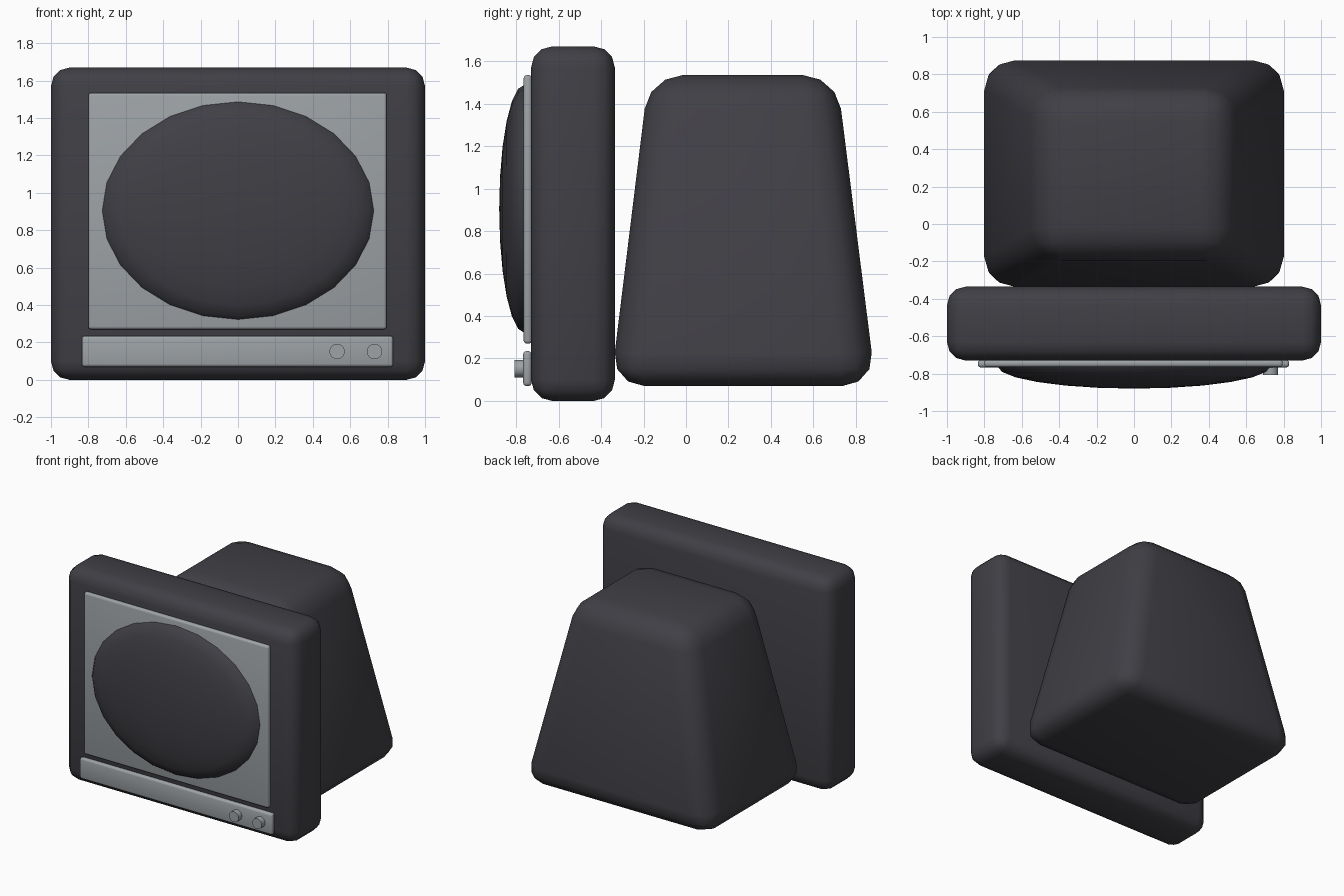
import bpy, bmesh, math
from mathutils import Matrix, Vector

cube = bpy.data.objects.get("Cube")
if cube:
    bpy.data.objects.remove(cube, do_unlink=True)


def make_material(name, rgb):
    mat = bpy.data.materials.new(name)
    mat.use_nodes = True
    mat.diffuse_color = (*rgb, 1)
    mat.node_tree.nodes["Principled BSDF"].inputs["Base Color"].default_value = (*rgb, 1)
    return mat


dark = make_material("charcoal plastic", (0.052, 0.050, 0.060))
light = make_material("light grey plastic", (0.34, 0.365, 0.38))


def finish(name, bm, mat, bevel=0, segments=3, angle=40):
    """Turn a bmesh into a smooth-shaded, optionally bevelled object."""
    bmesh.ops.recalc_face_normals(bm, faces=bm.faces)
    mesh = bpy.data.meshes.new(name)
    bm.to_mesh(mesh)
    bm.free()
    obj = bpy.data.objects.new(name, mesh)
    bpy.context.collection.objects.link(obj)
    mesh.materials.append(mat)
    bpy.ops.object.select_all(action='DESELECT')
    obj.select_set(True)
    bpy.context.view_layer.objects.active = obj
    if bevel:
        mod = obj.modifiers.new("rounded edges", 'BEVEL')
        mod.width = bevel
        mod.segments = segments
        mod.limit_method = 'NONE'
        bpy.ops.object.modifier_apply(modifier=mod.name)
    bpy.ops.object.shade_smooth_by_angle(angle=math.radians(angle))
    return obj


def box(name, low, high, mat, bevel, top=None):
    """Box between two corners; top = (x0, x1, y0, y1) tapers the upper face."""
    bm = bmesh.new()
    bmesh.ops.create_cube(bm, size=1)
    for v in bm.verts:
        up = v.co.z > 0
        x0, x1, y0, y1 = top if top and up else (low[0], high[0], low[1], high[1])
        v.co = Vector((x1 if v.co.x > 0 else x0,
                       y1 if v.co.y > 0 else y0,
                       high[2] if up else low[2]))
    return finish(name, bm, mat, bevel)


# Front frame and tapered tube housing
box("front_casing", (-1, -0.73, 0), (1, -0.335, 1.67), dark, 0.1)
box("rear_housing", (-0.835, -0.355, 0.07), (0.835, 0.895, 1.535), dark, 0.16,
    top=(-0.515, 0.515, -0.175, 0.71))

# Light plates on the front
box("screen_surround", (-0.8, -0.765, 0.27), (0.795, -0.725, 1.535), light, 0.016)
box("control_strip", (-0.835, -0.767, 0.07), (0.83, -0.727, 0.235), light, 0.016)

# Bulging oval screen
bm = bmesh.new()
bmesh.ops.create_uvsphere(bm, u_segments=24, v_segments=12, radius=1)
bmesh.ops.rotate(bm, verts=bm.verts, matrix=Matrix.Rotation(math.pi / 2, 3, 'X'))
bmesh.ops.scale(bm, verts=bm.verts, vec=(0.73, 0.12, 0.585))
bmesh.ops.translate(bm, verts=bm.verts, vec=(0, -0.76, 0.905))
finish("screen", bm, dark, angle=60)

# Control knobs
for name, x in (("inner_knob", 0.53), ("outer_knob", 0.73)):
    bm = bmesh.new()
    bmesh.ops.create_cone(bm, cap_ends=True, segments=20, radius1=0.041,
                          radius2=0.041, depth=0.06)
    bmesh.ops.rotate(bm, verts=bm.verts, matrix=Matrix.Rotation(math.pi / 2, 3, 'X'))
    bmesh.ops.translate(bm, verts=bm.verts, vec=(x, -0.778, 0.152))
    finish(name, bm, light)
